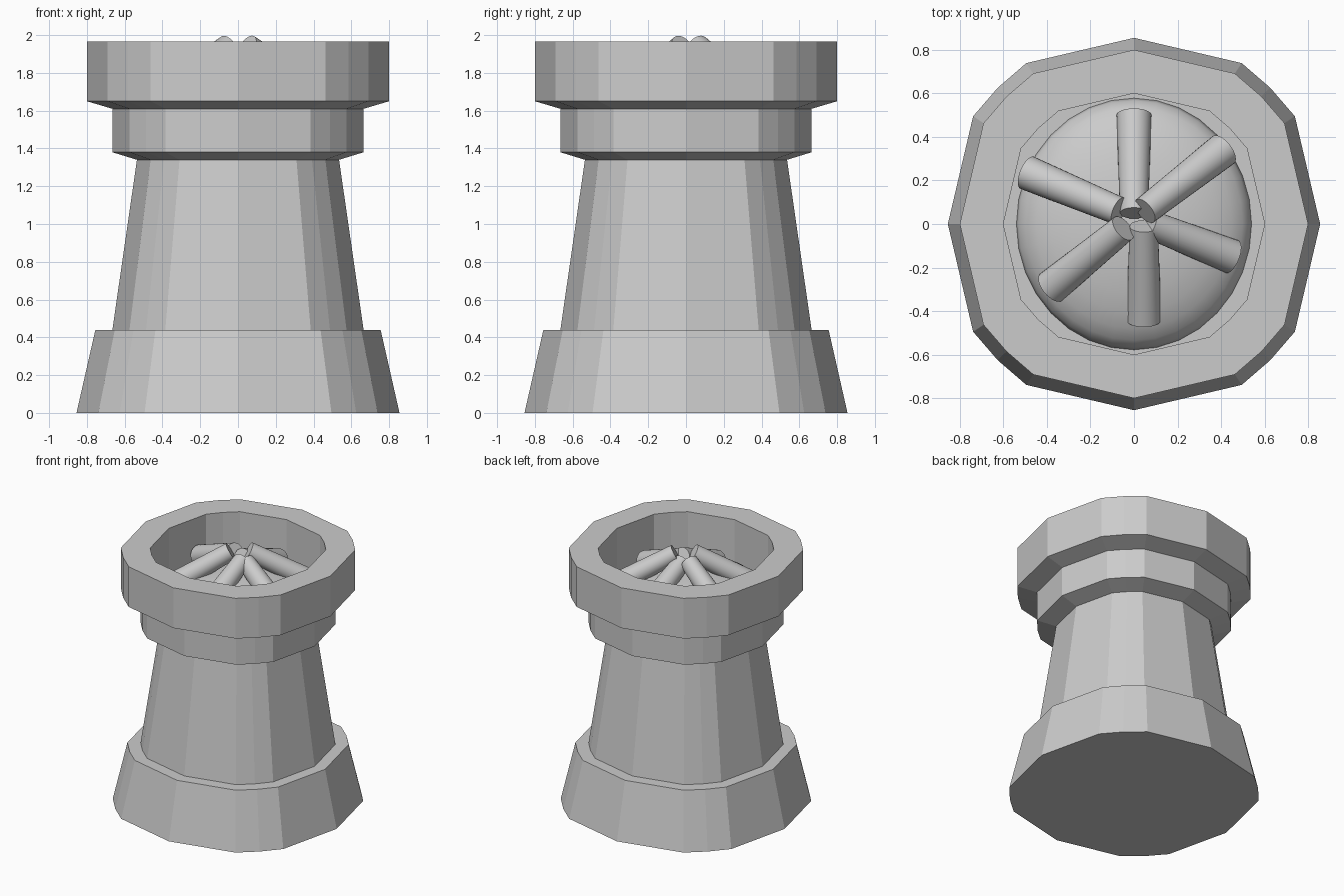
import bpy, bmesh, math
from mathutils import Vector

cube = bpy.data.objects.get("Cube")
if cube:
    bpy.data.objects.remove(cube)

stone = bpy.data.materials.new("plain_grey")
stone.use_nodes = True
GREY = (0.6, 0.6, 0.6, 1)
stone.diffuse_color = GREY
stone.node_tree.nodes["Principled BSDF"].inputs["Base Color"].default_value = GREY


def finish(name, bm):
    bmesh.ops.recalc_face_normals(bm, faces=bm.faces)
    mesh = bpy.data.meshes.new(name)
    bm.to_mesh(mesh)
    bm.free()
    mesh.materials.append(stone)
    obj = bpy.data.objects.new(name, mesh)
    bpy.context.collection.objects.link(obj)
    return obj


def smooth(obj, angle):
    bpy.ops.object.select_all(action="DESELECT")
    obj.select_set(True)
    bpy.context.view_layer.objects.active = obj
    bpy.ops.object.shade_smooth_by_angle(angle=math.radians(angle))


# Rounded-square outline: one quarter, as (angle, radius factor), turned four times
QUARTER = [(0, 1.0), (33.8, 1.04), (45, 1.035), (56.2, 1.04)]
OUTLINE = [(math.radians(a + 90 * q), f) for q in range(4) for a, f in QUARTER]


def lathe(name, profile):
    """Stack the outline along a (radius, height) profile and cap both ends."""
    bm = bmesh.new()
    rings = [[bm.verts.new((r * f * math.cos(a), r * f * math.sin(a), z))
              for a, f in OUTLINE] for r, z in profile]
    n = len(OUTLINE)
    for low, high in zip(rings, rings[1:]):
        for i in range(n):
            j = (i + 1) % n
            bm.faces.new((low[i], low[j], high[j], high[i]))
    bm.faces.new(rings[0][::-1])
    bm.faces.new(rings[-1])
    return finish(name, bm)


# Stone pedestal with its fire bowl
lathe("base", [(0.855, 0), (0.755, 0.44)])
lathe("shaft", [(0.665, 0.44), (0.535, 1.34)])
lathe("collar_and_bowl", [(0.535, 1.34), (0.665, 1.38), (0.665, 1.61), (0.80, 1.65),
                          (0.80, 1.965), (0.60, 1.965), (0.60, 1.60)])

# Heap of ash in the bowl
bm = bmesh.new()
bmesh.ops.create_uvsphere(bm, u_segments=32, v_segments=16, radius=1)
for v in bm.verts:
    v.co = Vector((v.co.x * 0.54, v.co.y * 0.578, 1.6 + v.co.z * 0.2))
smooth(finish("ash_heap", bm), 40)


# Logs leaning together on the heap
def log(name, outer, inner):
    outer, inner = Vector(outer), Vector(inner)
    axis = inner - outer
    bm = bmesh.new()
    bmesh.ops.create_cone(bm, cap_ends=True, segments=32, radius1=0.08,
                          radius2=0.065, depth=axis.length)
    obj = finish(name, bm)
    obj.location = (outer + inner) / 2
    obj.rotation_euler = axis.to_track_quat("Z", "Y").to_euler()
    smooth(obj, 40)


LOGS = [((0, 0.50), (0, 0.05), 1.88),
        ((0.41, 0.34), (0.05, 0.06), 1.94),
        ((0.45, -0.15), (0.07, 0), 1.88),
        ((0.045, -0.44), (0.045, -0.01), 1.89),
        ((-0.38, -0.29), (-0.05, -0.02), 1.94),
        ((-0.49, 0.235), (-0.07, 0.06), 1.90)]
for i, (outer, inner, top) in enumerate(LOGS):
    log(f"log_{i + 1}", (*outer, 1.69), (*inner, top))
